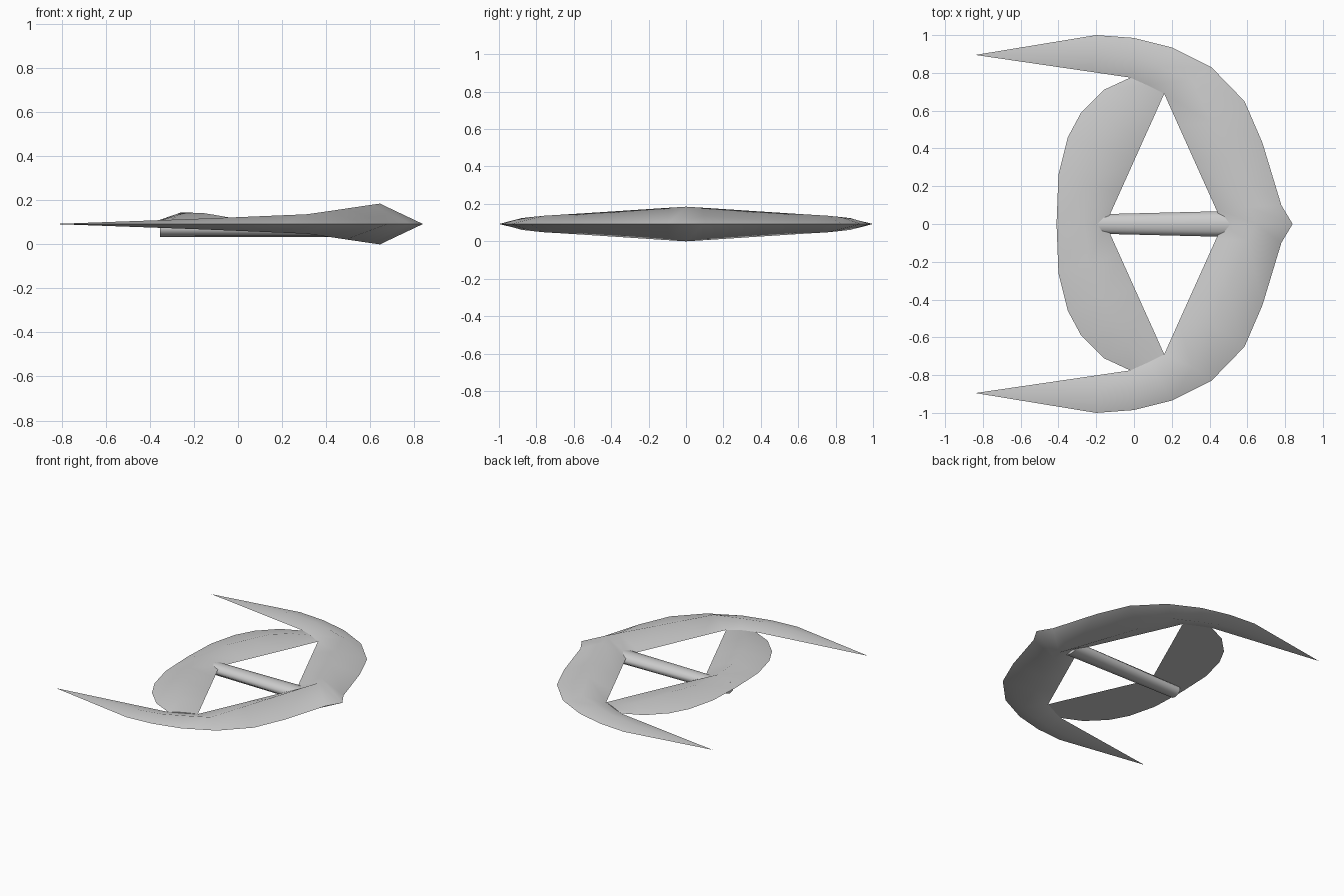
import bpy, bmesh, math

cube = bpy.data.objects.get("Cube")
if cube:
    bpy.data.objects.remove(cube)

MID = 0.0925  # height of the plane holding the sharp edges

metal = bpy.data.materials.new("light_grey")
GREY = (0.6, 0.6, 0.6, 1.0)
metal.diffuse_color = GREY
metal.use_nodes = True
metal.node_tree.nodes["Principled BSDF"].inputs["Base Color"].default_value = GREY


def finish(name, bm, angle):
    """Turn a bmesh into a smooth shaded object."""
    bmesh.ops.remove_doubles(bm, verts=bm.verts, dist=0.0005)
    bmesh.ops.recalc_face_normals(bm, faces=bm.faces)
    mesh = bpy.data.meshes.new(name)
    bm.to_mesh(mesh)
    bm.free()
    mesh.materials.append(metal)
    obj = bpy.data.objects.new(name, mesh)
    bpy.context.collection.objects.link(obj)
    bpy.ops.object.select_all(action='DESELECT')
    obj.select_set(True)
    bpy.context.view_layer.objects.active = obj
    bpy.ops.object.shade_smooth_by_angle(angle=math.radians(angle))
    return obj


def crescent(name, stations, belly, angle):
    """Loft (outer xy, ridge xy, inner xy, ridge height) sections over both
    sides of y = 0; belly scales the ridge height on the underside."""
    mirrored = [tuple((p[0], -p[1]) for p in s[:3]) + (s[3],)
                for s in reversed(stations[1:])]
    bm = bmesh.new()
    rings = []
    for outer, ridge, inner, h in mirrored + stations:
        points = [(*outer, MID), (*ridge, MID + h),
                  (*inner, MID), (*ridge, MID - h * belly)]
        rings.append([bm.verts.new(p) for p in points])
    for a, b in zip(rings, rings[1:]):
        for i in range(4):
            j = (i + 1) % 4
            bm.faces.new((a[i], a[j], b[j], b[i]))
    bm.faces.new(rings[0])
    bm.faces.new(rings[-1])
    bmesh.ops.dissolve_degenerate(bm, edges=bm.edges, dist=0.0005)
    return finish(name, bm, angle)


# Large outer crescent: diamond section, pointed nose and swept tips
TIP = (-0.84, 0.895)
crescent("outer_crescent", [
    ((0.84, 0.0), (0.645, 0.0), (0.47, 0.0), 0.0925),
    ((0.78, 0.10), (0.605, 0.09), (0.434, 0.08), 0.087),
    ((0.68, 0.43), (0.49, 0.35), (0.317, 0.34), 0.070),
    ((0.585, 0.65), (0.41, 0.535), (0.236, 0.52), 0.058),
    ((0.41, 0.83), (0.31, 0.76), (0.16, 0.69), 0.044),
    ((0.20, 0.935), (0.14, 0.83), (0.07, 0.735), 0.037),
    ((0.0, 0.985), (0.0, 0.88), (-0.02, 0.775), 0.031),
    ((-0.20, 1.0), (-0.20, 0.905), (-0.23, 0.806), 0.023),
    (TIP, TIP, TIP, 0.0),
], 1.0, 60)

# Smaller inner crescent: flat underside, low ridge on top
crescent("inner_crescent", [
    ((-0.41, 0.0), (-0.26, 0.0), (-0.15, 0.0), 0.052),
    ((-0.40, 0.26), (-0.24, 0.21), (-0.078, 0.16), 0.052),
    ((-0.35, 0.46), (-0.16, 0.40), (0.003, 0.34), 0.050),
    ((-0.28, 0.59), (-0.11, 0.53), (0.052, 0.45), 0.042),
    ((-0.16, 0.71), (-0.03, 0.64), (0.102, 0.56), 0.028),
    ((-0.02, 0.775), (0.07, 0.735), (0.16, 0.69), 0.006),
], 0.0, 60)

# Tapered spine rod joining the two crescents
bm = bmesh.new()
ends = []
for x, half_width in ((-0.355, 0.05), (0.54, 0.073)):
    ends.append([bm.verts.new((x,
                               half_width * math.cos(math.tau * (i + 0.5) / 10),
                               0.073 + 0.04 * math.sin(math.tau * (i + 0.5) / 10)))
                 for i in range(10)])
for i in range(10):
    j = (i + 1) % 10
    bm.faces.new((ends[0][i], ends[0][j], ends[1][j], ends[1][i]))
for ring in ends:
    bm.faces.new(ring)
finish("spine_rod", bm, 50)
